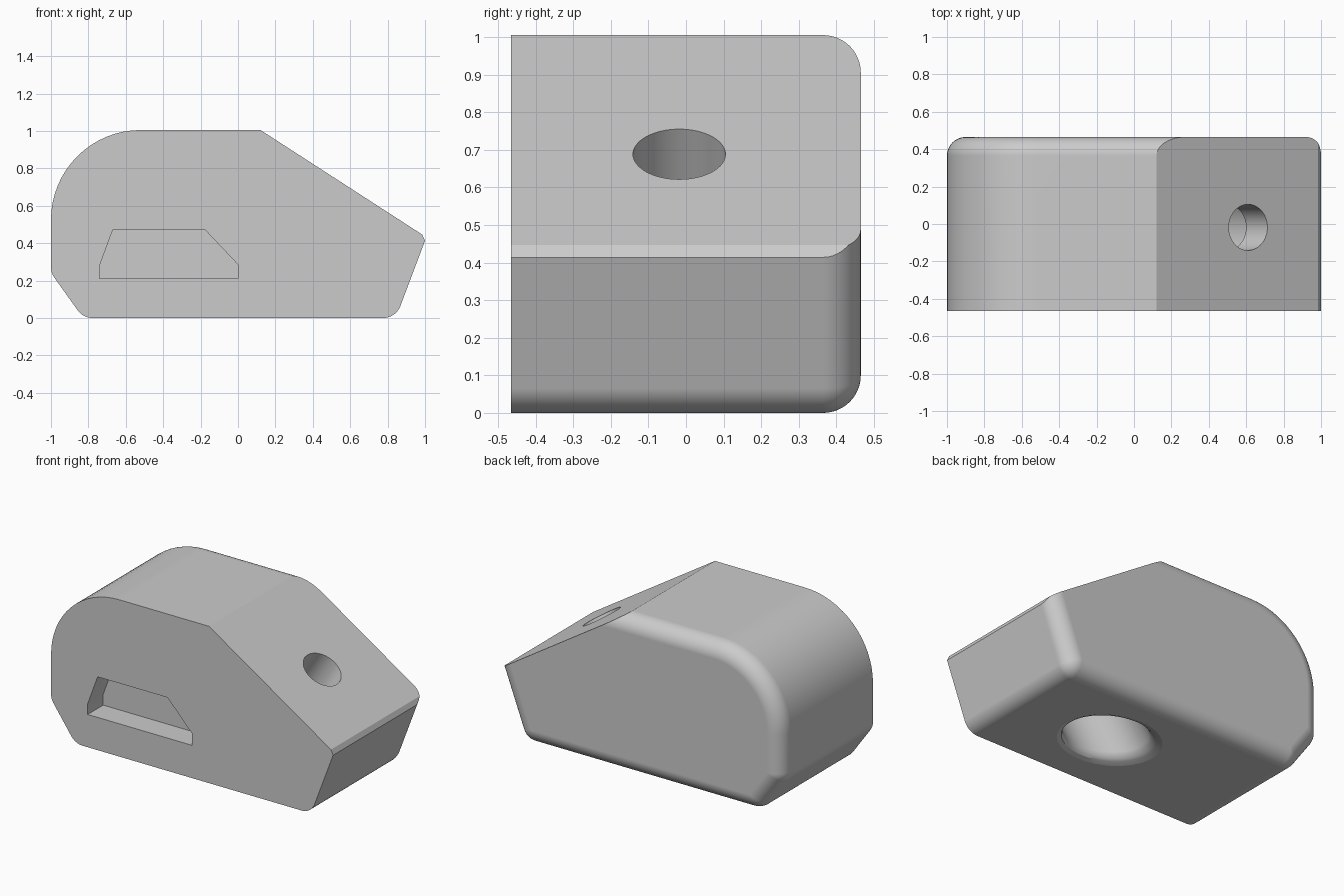
import bpy, bmesh
from math import sin, cos, pi, sqrt, atan2, tau
from mathutils import Vector

cube = bpy.data.objects.get("Cube")
if cube:
    bpy.data.objects.remove(cube)

grey = bpy.data.materials.new("light grey")
grey.use_nodes = True
grey.diffuse_color = (0.6, 0.6, 0.6, 1)
grey.node_tree.nodes["Principled BSDF"].inputs["Base Color"].default_value = (0.6, 0.6, 0.6, 1)


def loft(name, rings, cuts=()):
    """Skin equal-length rings, cap both ends, trim by (point, normal) planes."""
    bm = bmesh.new()
    loops = [[bm.verts.new(p) for p in ring] for ring in rings]
    n = len(loops[0])
    for a, b in zip(loops, loops[1:]):
        for i in range(n):
            j = (i + 1) % n
            bm.faces.new((a[i], a[j], b[j], b[i]))
    bm.faces.new(loops[0][::-1])
    bm.faces.new(loops[-1])
    bmesh.ops.remove_doubles(bm, verts=bm.verts[:], dist=0.0002)
    for point, normal in cuts:
        geom = bm.verts[:] + bm.edges[:] + bm.faces[:]
        cut = bmesh.ops.bisect_plane(bm, geom=geom, plane_co=point,
                                     plane_no=normal, clear_outer=True)
        edges = [e for e in cut["geom_cut"] if isinstance(e, bmesh.types.BMEdge)]
        bmesh.ops.edgenet_fill(bm, edges=edges)
    bmesh.ops.recalc_face_normals(bm, faces=bm.faces[:])
    mesh = bpy.data.meshes.new(name)
    bm.to_mesh(mesh)
    bm.free()
    mesh.materials.append(grey)
    obj = bpy.data.objects.new(name, mesh)
    bpy.context.collection.objects.link(obj)
    return obj


# Side profile: sharp corners (x, z) and their rounding radii, anticlockwise
corners = [(-1, 0.241, 0.1), (-0.828, 0, 0.1), (0.844, 0, 0.1),
           (1.223, 1.005, 0.1), (-1, 1.005, 0.48)]


def profile(inset, y, steps=16):
    ring = []
    for i, (x, z, r) in enumerate(corners):
        p = Vector((x, z))
        before = (p - Vector(corners[i - 1][:2])).normalized()
        after = (Vector(corners[(i + 1) % len(corners)][:2]) - p).normalized()
        turn = (atan2(after.y, after.x) - atan2(before.y, before.x)) % tau
        start = atan2(-before.x, before.y)
        bisector = (after - before).normalized()
        centre = p + bisector * r / cos(turn / 2)
        for k in range(steps + 1):
            a = start + turn * k / steps
            ring.append((centre.x + (r - inset) * cos(a), y,
                         centre.y + (r - inset) * sin(a)))
    return ring


# Body: rounded along the back rim, then trimmed by the slope and the nose edge
FILLET, HALF = 0.1, 0.465
rings = [profile(0, -HALF)]
for k in range(13):
    a = pi / 2 * k / 12
    rings.append(profile(FILLET * (1 - cos(a)), HALF - FILLET * (1 - sin(a))))
axis = Vector((0.543, 0, 0.84)).normalized()
across = Vector((axis.z, 0, -axis.x))
body = loft("body", rings, [((0.12, 0, 1.005), axis),
                            ((1.0, 0, 0.414), (0.9, 0, 0.43))])

# Narrow hole, square to the slope
SIDES = 64
mouth = Vector((0.61, -0.018, 0.688))


def disc(radius, along):
    c = mouth + axis * along
    return [c + across * radius * cos(tau * i / SIDES)
            + Vector((0, radius * sin(tau * i / SIDES), 0)) for i in range(SIDES)]


narrow_hole = loft("narrow_hole_cutter", [disc(0.123, -0.3), disc(0.123, 0.1)])

# Wide bore on the same axis, opening through the base with a rounded lip
BORE, LIP = 0.225, 0.05


def slanted(z, flare):
    c = mouth + axis * ((z - mouth.z) / axis.z)
    return [c + Vector(((BORE / axis.z + flare) * cos(tau * i / SIDES),
                        (BORE + flare) * sin(tau * i / SIDES), 0))
            for i in range(SIDES)]


lip = [slanted(-0.02, LIP)]
for k in range(9):
    a = pi / 2 * k / 8
    lip.append(slanted(LIP * sin(a), LIP * cos(a) if k == 0 else LIP * (1 - sqrt(1 - (1 - sin(a)) ** 2))))
wide_bore = loft("wide_bore_cutter", lip + [disc(BORE, -0.21)])

# Recess in the front face
outline = [(-0.74, 0.21), (0, 0.21), (0, 0.285), (-0.175, 0.47), (-0.67, 0.47), (-0.74, 0.28)]
recess = loft("front_recess_cutter",
              [[(x, y, z) for x, z in outline] for y in (-HALF - 0.1, -HALF + 0.157)])

# Cut the openings and finish the shading
bpy.ops.object.select_all(action='DESELECT')
bpy.context.view_layer.objects.active = body
body.select_set(True)
for cutter in (wide_bore, narrow_hole, recess):
    cutter.hide_render = True
    mod = body.modifiers.new("cut", 'BOOLEAN')
    mod.operation, mod.solver, mod.object = 'DIFFERENCE', 'EXACT', cutter
    bpy.ops.object.modifier_apply(modifier=mod.name)
    bpy.data.objects.remove(cutter)
bpy.ops.object.shade_smooth_by_angle(angle=0.4)
normals = body.modifiers.new("even_shading", 'WEIGHTED_NORMAL')
normals.keep_sharp = True
